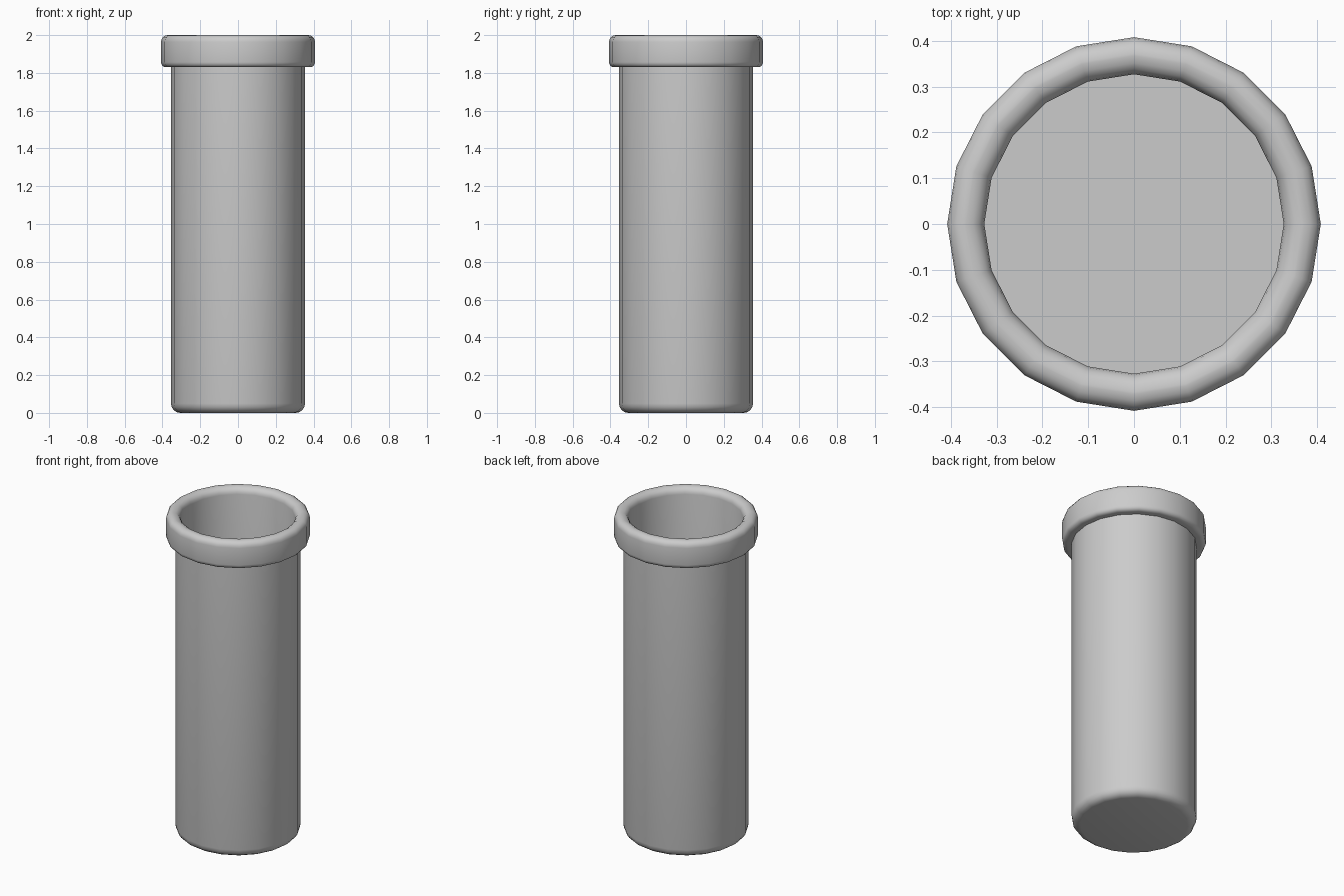
import bpy, bmesh, math

if "Cube" in bpy.data.objects:
    bpy.data.objects.remove(bpy.data.objects["Cube"])

SIDES = 20


def arc(cr, cz, rad, a0, a1, steps=4):
    """Quarter-round profile points (radius, height)."""
    pts = []
    for i in range(steps + 1):
        a = math.radians(a0 + (a1 - a0) * i / steps)
        pts.append((cr + rad * math.cos(a), cz + rad * math.sin(a)))
    return pts


def lathe(name, profile):
    """Revolve a profile about z; the ends are closed with flat caps."""
    bm = bmesh.new()
    rings = []
    for r, z in profile:
        rings.append([bm.verts.new((r * math.cos(math.tau * k / SIDES),
                                    r * math.sin(math.tau * k / SIDES), z))
                      for k in range(SIDES)])
    for a, b in zip(rings, rings[1:]):
        for k in range(SIDES):
            n = (k + 1) % SIDES
            bm.faces.new((a[k], a[n], b[n], b[k]))
    bm.faces.new(rings[0][::-1])
    bm.faces.new(rings[-1])
    bmesh.ops.recalc_face_normals(bm, faces=bm.faces[:])
    mesh = bpy.data.meshes.new(name)
    bm.to_mesh(mesh)
    bm.free()
    obj = bpy.data.objects.new(name, mesh)
    bpy.context.collection.objects.link(obj)
    bpy.context.view_layer.objects.active = obj
    obj.select_set(True)
    bpy.ops.object.shade_smooth_by_angle(angle=math.radians(40))
    obj.select_set(False)
    return obj


# Hollow tube: rounded base, straight wall, thick rolled lip, inner wall and floor
profile = (
    arc(0.305, 0.05, 0.05, -90, 0)
    + [(0.355, 1.83)]
    + arc(0.381, 1.857, 0.027, -90, 0)
    + arc(0.372, 1.964, 0.036, 0, 90)
    + arc(0.367, 1.96, 0.04, 90, 180)
    + [(0.327, 0.03)]
)
lathe("tube_container", profile)
